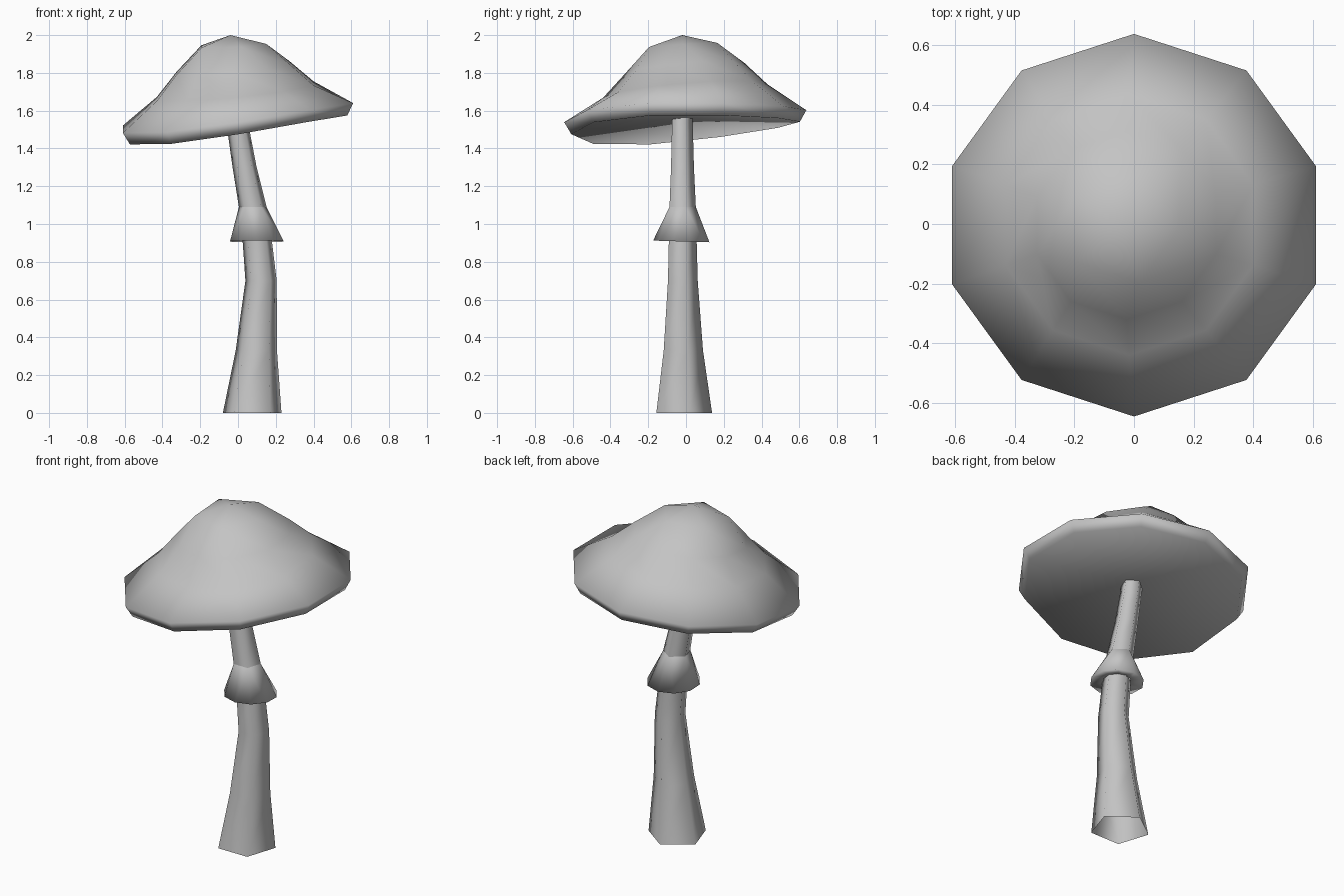
import bpy, bmesh, math

if "Cube" in bpy.data.objects:
    bpy.data.objects.remove(bpy.data.objects["Cube"])

mat = bpy.data.materials.new("plain_grey")
mat.diffuse_color = (0.55, 0.55, 0.55, 1)
mat.use_nodes = True
mat.node_tree.nodes["Principled BSDF"].inputs["Base Color"].default_value = mat.diffuse_color


def finish(name, bm):
    """Turn a bmesh into a smooth-shaded object."""
    bmesh.ops.recalc_face_normals(bm, faces=bm.faces[:])
    for f in bm.faces:
        f.smooth = True
    me = bpy.data.meshes.new(name)
    bm.to_mesh(me)
    bm.free()
    me.materials.append(mat)
    ob = bpy.data.objects.new(name, me)
    bpy.context.collection.objects.link(ob)
    return ob


def bridge(bm, a, b):
    """Join two rings of equal length with quads."""
    for i in range(len(a)):
        j = (i + 1) % len(a)
        bm.faces.new((a[i], a[j], b[j], b[i]))


def lofted(name, sections, cy=-0.025):
    """Open tube of five-sided sections given as (centre x, z, radius)."""
    bm = bmesh.new()
    rings = []
    for cx, z, r in sections:
        angles = [math.radians(90 + 72 * i) for i in range(5)]
        rings.append([bm.verts.new((cx + r * math.cos(a), cy + r * math.sin(a), z))
                      for a in angles])
    for a, b in zip(rings, rings[1:]):
        bridge(bm, a, b)
    return finish(name, bm)


def tilted_ring(bm, n, start, r, cx, cy, z, sx, sy, twist=0):
    """Ring of n verts on a tilted, slightly twisted plane."""
    verts = []
    for i in range(n):
        a = math.radians(start + 360 * i / n)
        x, y = cx + r * math.cos(a), cy + r * math.sin(a)
        verts.append(bm.verts.new((x, y, z + sx * x + sy * y + twist * x * y)))
    return verts


# Cap: peak, five-sided crown, then ten-sided rings down to the rim
bm = bmesh.new()
peak = bm.verts.new((-0.04, -0.02, 2.0))
crown = tilted_ring(bm, 5, 0, 0.19, -0.04, -0.015, 1.948, 0.04, 0.06)
rings = [
    tilted_ring(bm, 10, 18, 0.315, -0.025, -0.005, 1.828, 0.09, 0.085),
    tilted_ring(bm, 10, 18, 0.436, -0.015, -0.003, 1.705, 0.10, 0.08),
    tilted_ring(bm, 10, 18, 0.641, 0.0, -0.004, 1.571, 0.113, 0.05, -0.08),
    tilted_ring(bm, 10, 18, 0.605, 0.003, -0.002, 1.508, 0.116, 0.055, -0.09),
]
shoulder = rings[0]
for i in range(5):
    j = (i + 1) % 5
    a, b, c = shoulder[2 * i - 1], shoulder[2 * i], shoulder[2 * i + 1]
    bm.faces.new((peak, crown[i], crown[j]))
    bm.faces.new((crown[i], a, b))
    bm.faces.new((crown[i], b, c, crown[j]))
for a, b in zip(rings, rings[1:]):
    bridge(bm, a, b)

# Slightly hollow underside
hub = bm.verts.new((0, 0, 1.56))
for i in range(10):
    bm.faces.new((rings[-1][i], rings[-1][(i + 1) % 10], hub))
finish("cap", bm)

# Stalk, curving slightly, open at the foot
lofted("lower_stalk", [(0.075, 0, 0.163), (0.097, 0.33, 0.115),
                       (0.122, 0.70, 0.087), (0.10, 0.93, 0.081)])
lofted("upper_stalk", [(0.078, 1.09, 0.077), (0.035, 1.30, 0.067),
                       (0.005, 1.48, 0.062), (-0.008, 1.57, 0.06)])

# Skirt: five-sided collar opening to a ten-sided hem, with an underside
bm = bmesh.new()
collar = tilted_ring(bm, 5, 90, 0.077, 0.078, -0.025, 1.09, 0, 0)
hem = tilted_ring(bm, 10, 90, 0.149, 0.10, -0.025, 0.907, 0, -0.03)
inner = tilted_ring(bm, 10, 90, 0.075, 0.10, -0.025, 0.92, 0, 0)
for i in range(5):
    j = (i + 1) % 5
    a, b, c = hem[2 * i], hem[2 * i + 1], hem[(2 * i + 2) % 10]
    bm.faces.new((collar[i], a, b))
    bm.faces.new((collar[i], b, collar[j]))
    bm.faces.new((collar[j], b, c))
bridge(bm, hem, inner)
finish("skirt", bm)
